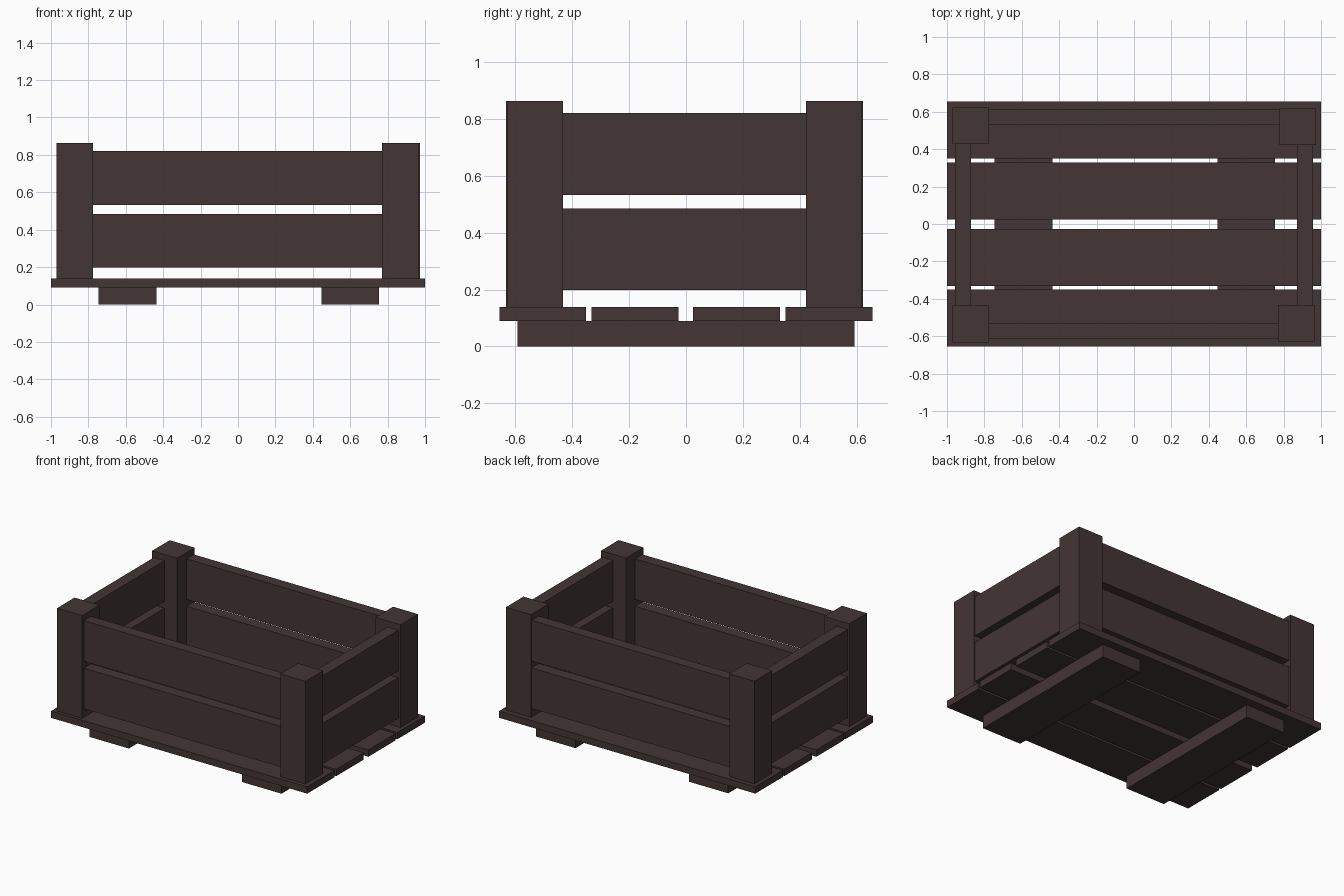
import bpy

if "Cube" in bpy.data.objects:
    bpy.data.objects.remove(bpy.data.objects["Cube"])

wood = bpy.data.materials.new("dark brown wood")
wood.diffuse_color = (0.056, 0.036, 0.035, 1)
wood.use_nodes = True
wood.node_tree.nodes["Principled BSDF"].inputs["Base Color"].default_value = wood.diffuse_color


def box(name, x0, x1, y0, y1, z0, z1):
    """Box spanning the given limits."""
    bpy.ops.mesh.primitive_cube_add(
        size=1, location=((x0 + x1) / 2, (y0 + y1) / 2, (z0 + z1) / 2))
    ob = bpy.context.object
    ob.name = name
    ob.scale = (x1 - x0, y1 - y0, z1 - z0)
    bpy.ops.object.transform_apply(location=False, rotation=False, scale=True)
    ob.data.materials.append(wood)


# Runners under the floor
box("runner_left", -0.745, -0.437, -0.593, 0.593, 0, 0.09)
box("runner_right", 0.447, 0.755, -0.593, 0.593, 0, 0.09)

# Floor boards
for i, (y0, y1) in enumerate([(-0.656, -0.351), (-0.332, -0.026),
                              (0.025, 0.330), (0.349, 0.655)]):
    box(f"floor_board_{i + 1}", -1, 1, y0, y1, 0.09, 0.138)

# Corner posts, slightly uneven
for name, cx, cy in [("front_left", -0.872, -0.535), ("front_right", 0.868, -0.53),
                     ("back_left", -0.872, 0.525), ("back_right", 0.876, 0.52)]:
    box(f"{name}_post", cx - 0.098, cx + 0.098, cy - 0.098, cy + 0.098, 0.138, 0.863)

# Two rows of wall boards, ends buried in the posts
for row, (z0, z1) in {"lower": (0.198, 0.485), "upper": (0.533, 0.82)}.items():
    box(f"front_{row}_board", -0.87, 0.87, -0.613, -0.532, z0, z1)
    box(f"back_{row}_board", -0.87, 0.87, 0.53, 0.611, z0, z1)
    box(f"left_{row}_board", -0.956, -0.872, -0.53, 0.52, z0, z1)
    box(f"right_{row}_board", 0.872, 0.956, -0.53, 0.52, z0, z1)
